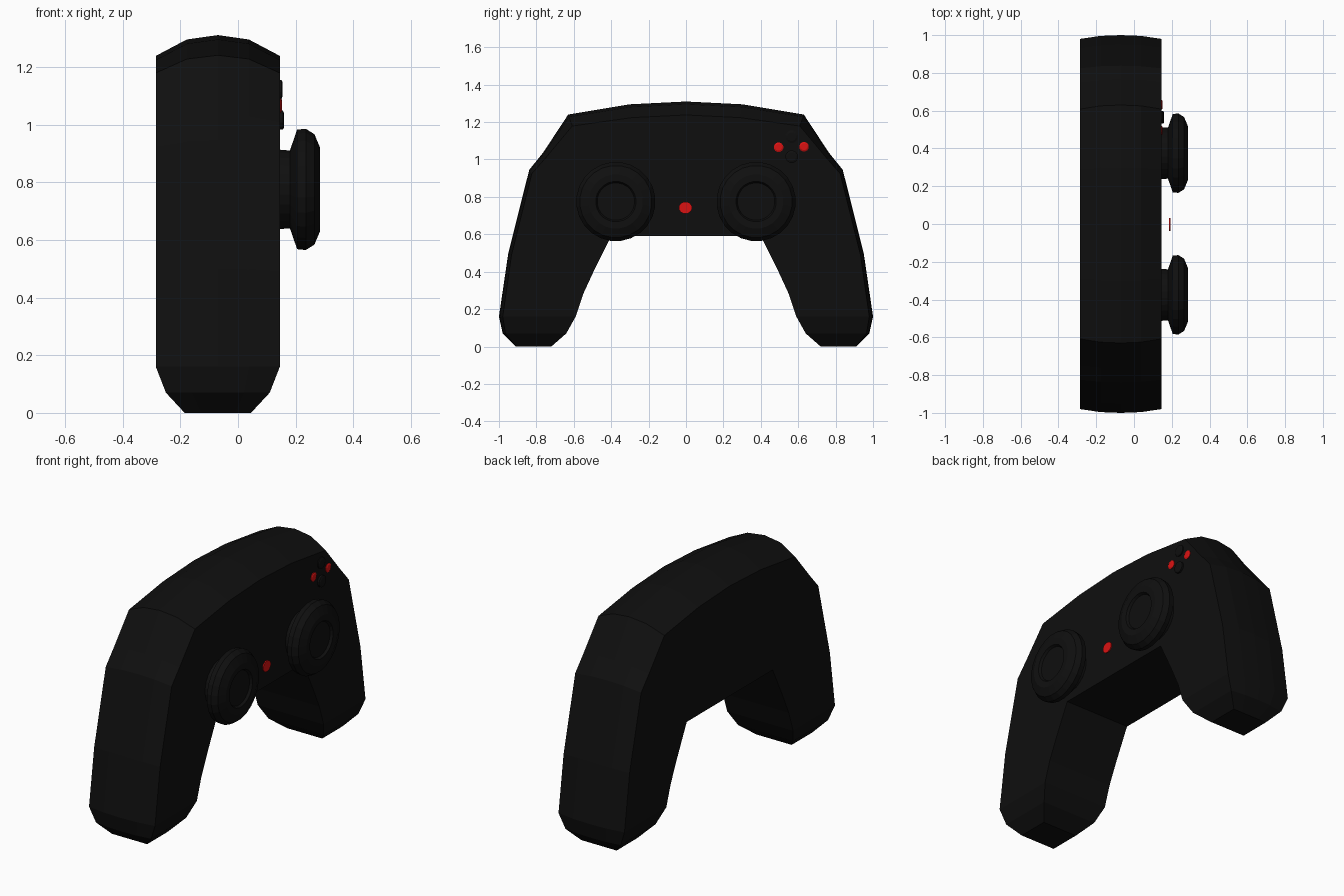
import bpy, bmesh, math
from mathutils import Vector

if "Cube" in bpy.data.objects:
    bpy.data.objects.remove(bpy.data.objects["Cube"])


def material(name, rgb):
    m = bpy.data.materials.new(name)
    m.diffuse_color = (*rgb, 1)
    m.use_nodes = True
    m.node_tree.nodes["Principled BSDF"].inputs["Base Color"].default_value = m.diffuse_color
    return m


BLACK = material("matte black", (0.0048, 0.0048, 0.0048))
RED = material("button red", (0.7, 0.006, 0.006))


def finish(name, bm, mat):
    bmesh.ops.recalc_face_normals(bm, faces=bm.faces)
    me = bpy.data.meshes.new(name)
    bm.to_mesh(me)
    bm.free()
    me.materials.append(mat)
    ob = bpy.data.objects.new(name, me)
    bpy.context.collection.objects.link(ob)
    return ob


def loft(name, rings, mat):
    """Skin a row of closed rings and cap both ends."""
    bm = bmesh.new()
    vs = [[bm.verts.new(p) for p in r] for r in rings]
    n = len(vs[0])
    for a, b in zip(vs, vs[1:]):
        for i in range(n):
            j = (i + 1) % n
            bm.faces.new((a[i], a[j], b[j], b[i]))
    bm.faces.new(vs[0])
    bm.faces.new(vs[-1])
    return finish(name, bm, mat)


def lathe_x(name, profile, y, z, mat, sides=20, squash=1.0):
    """Turn a (x, radius) profile round an axis pointing along x."""
    rings = []
    for x, r in profile:
        ring = []
        for i in range(sides):
            a = 2 * math.pi * (i + 0.5) / sides
            ring.append((x, y + r * math.cos(a), z + r * squash * math.sin(a)))
        rings.append(ring)
    return loft(name, rings, mat)


# Body: arch of cross-sections, from the middle to the grip tip
# inner (y, z), outer (y, z), crown height, half width
XC = -0.07
HALF = [
    ((0.00, 0.59), (0.00, 1.31), 0.072, 0.215),
    ((0.20, 0.59), (0.30, 1.295), 0.072, 0.215),
    ((0.40, 0.59), (0.63, 1.24), 0.065, 0.215),
    ((0.45, 0.49), (0.765, 1.035), 0.03, 0.215),
    ((0.49, 0.41), (0.838, 0.945), 0.025, 0.215),
    ((0.55, 0.28), (0.95, 0.50), 0.02, 0.215),
    ((0.59, 0.16), (1.00, 0.16), 0.02, 0.215),
    ((0.64, 0.07), (0.98, 0.07), 0.015, 0.18),
    ((0.72, 0.00), (0.91, 0.00), 0.0, 0.115),
]


def section(inner, outer, crown, hw, s):
    i, o = Vector(inner), Vector(outer)
    d = (o - i).normalized()
    ring = [(XC + hw, s * i.x, i.y), (XC - hw, s * i.x, i.y)]
    for t, w in ((-1, 0), (-0.5, 0.79), (0, 1), (0.5, 0.79), (1, 0)):
        p = o - d * crown * (1 - w)
        ring.append((XC + t * hw, s * p.x, p.y))
    return ring


rings = [section(*h, -1) for h in reversed(HALF[1:])] + [section(*h, 1) for h in HALF]
loft("controller_body", rings, BLACK)

# Thumb sticks: neck, flared cap, dished top
STICK = [(0.13, 0.14), (0.18, 0.136), (0.205, 0.209), (0.235, 0.212), (0.265, 0.193),
         (0.285, 0.145), (0.282, 0.108), (0.268, 0.10)]
for side, y in (("left", -0.375), ("right", 0.375)):
    lathe_x(side + "_thumb_stick", STICK, y, 0.775, BLACK, 24)

# Face buttons in a diamond: red left and right, black top and bottom
for name, y, z, top, mat in (("left", 0.495, 1.065, 0.152, RED),
                             ("right", 0.631, 1.068, 0.152, RED),
                             ("upper", 0.635 - 0.07, 1.122, 0.155, BLACK),
                             ("lower", 0.565, 1.015, 0.16, BLACK)):
    r = 0.026 if mat == RED else 0.034
    lathe_x(name + "_face_button", [(0.135, r), (top - 0.004, r), (top, r * 0.7)],
            y, z, mat, 12)

# Centre button, a thin disc standing proud of the body
lathe_x("centre_button", [(0.185, 0.036), (0.192, 0.036)], -0.003, 0.742, RED, 12, 0.9)
